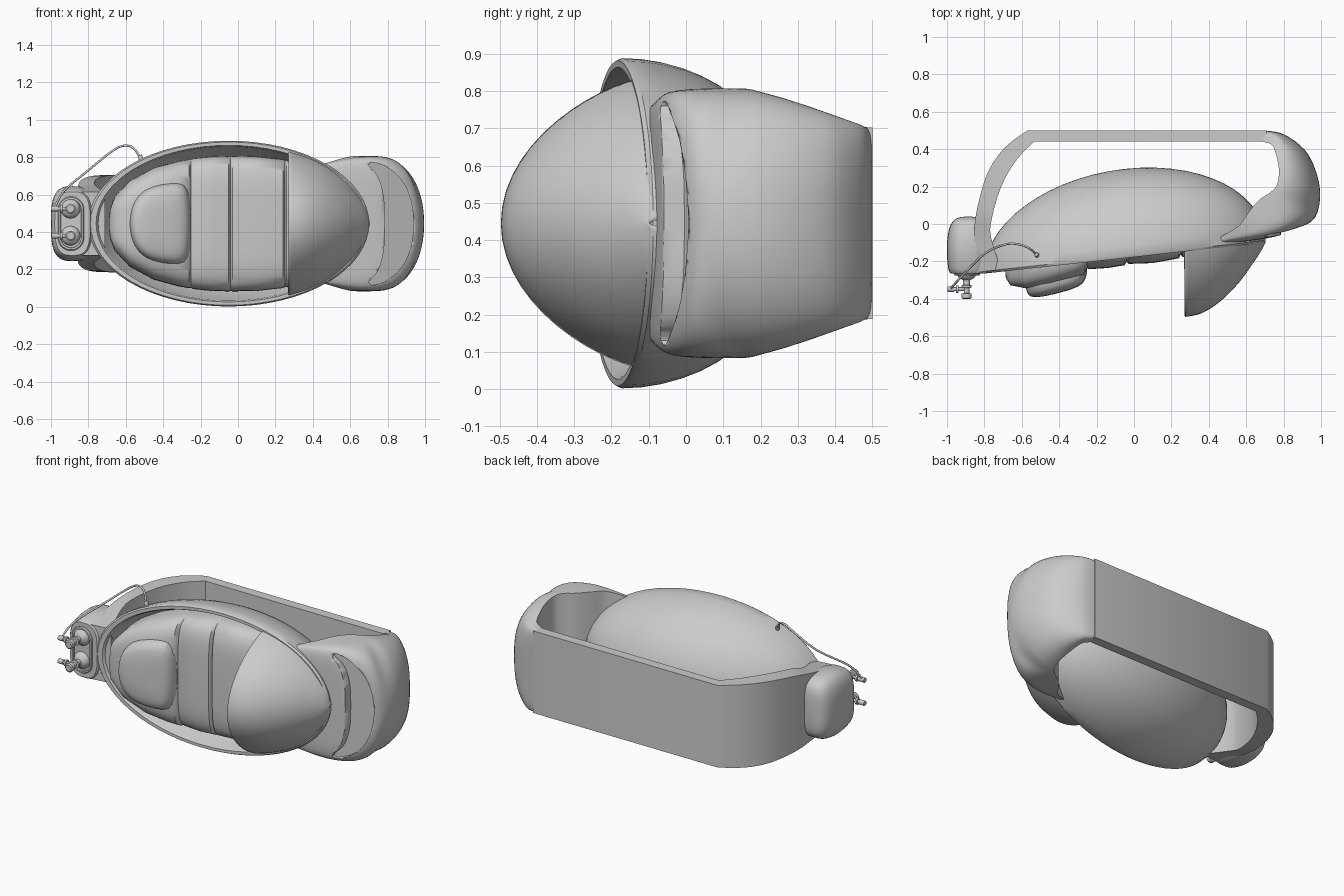
import bpy, bmesh, math
from mathutils import Vector, Matrix

if "Cube" in bpy.data.objects:
    bpy.data.objects.remove(bpy.data.objects["Cube"])

ZC = 0.445                                   # the model is symmetric about this height
rim_y = lambda x: -0.165 + 0.11 * x          # tilted plane of the tub opening


def finish(name, bm, angle=35):
    bmesh.ops.remove_doubles(bm, verts=bm.verts, dist=1e-5)
    bmesh.ops.recalc_face_normals(bm, faces=bm.faces)
    me = bpy.data.meshes.new(name)
    bm.to_mesh(me)
    bm.free()
    me.polygons.foreach_set("use_smooth", [True] * len(me.polygons))
    me.set_sharp_from_angle(angle=math.radians(angle))
    ob = bpy.data.objects.new(name, me)
    bpy.context.collection.objects.link(ob)
    return ob


def loft(name, rings, closed=True, caps=True, angle=35):
    bm = bmesh.new()
    vs = [[bm.verts.new(p) for p in r] for r in rings]
    n = len(rings[0])
    for a, b in zip(vs, vs[1:]):
        for i in range(n if closed else n - 1):
            j = (i + 1) % n
            bm.faces.new((a[i], a[j], b[j], b[i]))
    if caps:
        bm.faces.new(vs[0])
        bm.faces.new(vs[-1])
    return finish(name, bm, angle)


def smooth_path(rows, steps=4):
    """Catmull-Rom through rows of numbers."""
    out = []
    for i in range(len(rows) - 1):
        p = [rows[max(0, min(len(rows) - 1, i + k))] for k in (-1, 0, 1, 2)]
        for s in range(steps):
            t = s / steps
            out.append(tuple(b + 0.5 * t * (c - a + t * (2*a - 5*b + 4*c - d + t * (3*(b - c) + d - a)))
                             for a, b, c, d in zip(*p)))
    return out + [tuple(rows[-1])]


def cylinder(name, centre, axis, r, length, seg=24):
    bm = bmesh.new()
    rot = Vector((0, 0, 1)).rotation_difference(Vector(axis)).to_matrix().to_4x4()
    bmesh.ops.create_cone(bm, cap_ends=True, segments=seg, radius1=r, radius2=r, depth=length,
                          matrix=Matrix.Translation(centre) @ rot)
    return finish(name, bm)


def arch(x, half, base, front, pz, py, n=28):
    """D-shaped section across z, bulging towards the front."""
    pts = []
    for i in range(n + 1):
        a = math.pi * i / n
        c, s = math.cos(a), max(0, math.sin(a))
        pts.append((x, base + (front - base) * s ** py, ZC + half * math.copysign(abs(c) ** pz, c)))
    return pts


# tub: half-ellipsoid shell with a bevelled rim and an inner wall
prof = [(math.sin(t), 0.465 * math.cos(t)) for t in [math.pi / 2 * k / 14 for k in range(15)]]
prof[0] = (0.002, 0.465)
prof += [(0.985, -0.012), (0.945, -0.012), (0.93, 0.0), (0.91, 0.07), (0.7, 0.24), (0.4, 0.36), (0.002, 0.4)]
rings = []
for s, d in prof:
    ring = []
    for i in range(64):
        a = math.tau * i / 64
        x = -0.05 + 0.75 * s * math.cos(a)
        ring.append((x, rim_y(x) + d, ZC + 0.443 * s * math.sin(a)))
    rings.append(ring)
loft("tub_shell", rings)

# padded lining: x, half height, front offset from the rim plane
pad = [(-0.69, 0.03, 0.0), (-0.685, 0.08, -0.05), (-0.66, 0.145, -0.09), (-0.58, 0.23, -0.115),
       (-0.45, 0.30, -0.11), (-0.32, 0.335, -0.09), (-0.262, 0.345, -0.075), (-0.25, 0.345, -0.045),
       (-0.24, 0.35, -0.05), (-0.14, 0.36, -0.055), (-0.05, 0.362, -0.05), (-0.04, 0.36, -0.03),
       (-0.03, 0.362, -0.045), (0.1, 0.36, -0.055), (0.24, 0.345, -0.045), (0.25, 0.34, -0.025),
       (0.26, 0.34, -0.04), (0.42, 0.29, -0.035), (0.56, 0.21, -0.02), (0.65, 0.11, 0.0), (0.68, 0.02, 0.05)]
loft("padded_lining", [arch(x, h, rim_y(x) + 0.14, rim_y(x) + d, 0.444, 0.444) for x, h, d in pad], angle=50)

# headrest pillow, sloping back towards the seat
half = [(-0.575, 0.0), (-0.565, 0.08), (-0.53, 0.15), (-0.46, 0.195), (-0.36, 0.21), (-0.285, 0.21),
        (-0.262, 0.14), (-0.255, 0.0)]
outline = half + [(x, -z) for x, z in half[-2:0:-1]]
rings = []
for s, d in [(1.08, 0.06), (1.05, 0.01), (0.99, -0.025), (0.9, -0.045), (0.7, -0.058), (0.3, -0.064)]:
    ring = []
    for x, z in outline:
        px = -0.41 + (x + 0.41) * s
        ring.append((px, -0.307 + 0.25 * (px + 0.41) + d, ZC + z * s))
    rings.append(ring)
pillow = loft("headrest_pillow", rings, angle=60)
sub = pillow.modifiers.new("soften", 'SUBSURF')
sub.levels = sub.render_levels = 1

# hood over the foot end, open towards the seat
hood = smooth_path([(0.272, 0.39, -0.497), (0.36, 0.362, -0.478), (0.46, 0.317, -0.415), (0.56, 0.245, -0.315),
                    (0.64, 0.16, -0.205), (0.685, 0.085, -0.135), (0.702, 0.01, -0.10)])
ob = loft("hood", [arch(x, h, rim_y(x) + 0.02, f, 1, 1.45) for x, h, f in hood], closed=False, caps=False, angle=60)
mod = ob.modifiers.new("thickness", 'SOLIDIFY')
mod.thickness = 0.012
mod.offset = -1

# end housing: outer x y, inner x y, half height, squareness
rows = [(0.70, 0.50, 0.69, 0.44, 0.257, 9), (0.80, 0.48, 0.74, 0.42, 0.275, 4), (0.91, 0.40, 0.765, 0.35, 0.305, 2.6),
        (0.97, 0.29, 0.775, 0.28, 0.33, 2.2), (0.995, 0.17, 0.765, 0.21, 0.35, 2.1), (0.98, 0.06, 0.73, 0.17, 0.36, 2.2),
        (0.93, 0.0, 0.67, 0.13, 0.362, 3.5), (0.80, -0.055, 0.61, 0.06, 0.36, 6), (0.66, -0.085, 0.56, -0.01, 0.35, 6),
        (0.48, -0.108, 0.46, -0.07, 0.32, 5)]
rings = []
for ox, oy, ix, iy, h, e in smooth_path(rows, 4):
    ring = []
    for i in range(41):
        a = math.pi * i / 40
        c, s = math.cos(a), max(0, math.sin(a)) ** (2 / e)
        ring.append((ix + (ox - ix) * s, iy + (oy - iy) * s, ZC + h * math.copysign(abs(c) ** (2 / e), c)))
    rings.append(ring)
housing = loft("end_housing", rings, angle=45)

# crescent recess with a flat sloping floor, cut into the housing front
top = smooth_path([(0.715, 0.29), (0.70, 0.315), (0.725, 0.327), (0.80, 0.30), (0.88, 0.225), (0.925, 0.12), (0.94, 0)])
inner = smooth_path([(0.785, 0), (0.782, 0.12), (0.765, 0.21), (0.74, 0.265), (0.715, 0.29)])
cres = top + [(x, -z) for x, z in top[-2::-1]]
cres += [(x, -z) for x, z in inner[-2:0:-1]] + inner[:-1]
cutter = loft("recess_cutter", [[(x, y, ZC + z) for (x, z) in cres for y in [f(x)]]
                                for f in (lambda x: -0.3, lambda x: -0.012 + 0.5 * (x - 0.77))])
cutter.hide_render = True
cutter.hide_set(True)
mod = housing.modifiers.new("recess", 'BOOLEAN')
mod.operation = 'DIFFERENCE'
mod.object = cutter
mod.solver = 'EXACT'

# back panel and curved support arm
curve = smooth_path([(-0.57, 0.50, -0.535, 0.44, 0.257), (-0.69, 0.41, -0.63, 0.34, 0.26), (-0.78, 0.28, -0.71, 0.20, 0.255),
                     (-0.835, 0.10, -0.76, 0.03, 0.235), (-0.855, -0.05, -0.765, -0.07, 0.205),
                     (-0.85, -0.26, -0.71, -0.243, 0.17)], 3)
band = [(0.71, 0.50, 0.70, 0.44, 0.257)] + curve
loft("back_support", [[(ox, oy, ZC + h), (ox, oy, ZC - h), (ix, iy, ZC - h), (ix, iy, ZC + h)]
                      for ox, oy, ix, iy, h in band])

# connector block at the head end: stacked rounded sections
block = smooth_path([(-0.265, 0.095, 0.17), (-0.24, 0.108, 0.182), (-0.16, 0.115, 0.198), (-0.08, 0.113, 0.198),
                     (-0.01, 0.098, 0.18), (0.03, 0.065, 0.135), (0.04, 0.01, 0.03)], 3)
rings = []
for y, w, h in block:
    ring = []
    for k in range(40):
        c, s = math.cos(math.tau * k / 40), math.sin(math.tau * k / 40)
        ring.append((-0.885 + w * math.copysign(abs(c) ** 0.65, c), y, ZC + h * math.copysign(abs(s) ** 0.65, s)))
    rings.append(ring)
loft("connector_block", rings)


# raised racetrack plate
def racetrack(r, y):
    return [(-0.893 + r * math.cos(a), y, ZC + r * math.sin(a) + (0.075 if i < 16 else -0.075))
            for i, a in enumerate([math.pi * k / 15 for k in range(16)] + [math.pi + math.pi * k / 15 for k in range(16)])]


loft("connector_plate", [racetrack(r, y) for r, y in
                         [(0.07, -0.24), (0.07, -0.268), (0.065, -0.275), (0.055, -0.275), (0.053, -0.262)]])

# two valves, each a turned stem with a side nozzle
stem = [(0.052, -0.25), (0.052, -0.27), (0.04, -0.29), (0.018, -0.30), (0.018, -0.325), (0.027, -0.328),
        (0.027, -0.34), (0.015, -0.342), (0.015, -0.37), (0.027, -0.372), (0.027, -0.395), (0.02, -0.4)]
for side, z in (("upper", 0.525), ("lower", 0.38)):
    loft(side + "_valve", [[(-0.895 + r * math.cos(math.tau * k / 24), y, z + r * math.sin(math.tau * k / 24))
                            for k in range(24)] for r, y in stem])
    cylinder(side + "_nozzle", (-0.945, -0.348, z), (1, 0, 0), 0.01, 0.10, 16)
    cylinder(side + "_nozzle_tip", (-0.98, -0.348, z), (1, 0, 0), 0.015, 0.035, 16)
    cylinder(side + "_nozzle_collar", (-0.945, -0.348, z), (1, 0, 0), 0.02, 0.012, 16)

# cable looping from the valve to the tub rim
cu = bpy.data.curves.new("cable", 'CURVE')
cu.dimensions = '3D'
cu.bevel_depth = 0.006
cu.bevel_resolution = 2
pts = smooth_path([(-0.98, -0.345, 0.53), (-0.93, -0.29, 0.62), (-0.80, -0.16, 0.73), (-0.69, -0.11, 0.82),
                   (-0.62, -0.108, 0.86), (-0.56, -0.13, 0.85), (-0.52, -0.165, 0.79)], 5)
sp = cu.splines.new('POLY')
sp.points.add(len(pts) - 1)
for p, c in zip(sp.points, pts):
    p.co = (*c, 1)
bpy.context.collection.objects.link(bpy.data.objects.new("cable", cu))
cylinder("cable_plug", (-0.52, -0.165, 0.795), (0.3, -0.3, -1), 0.012, 0.03, 16)
